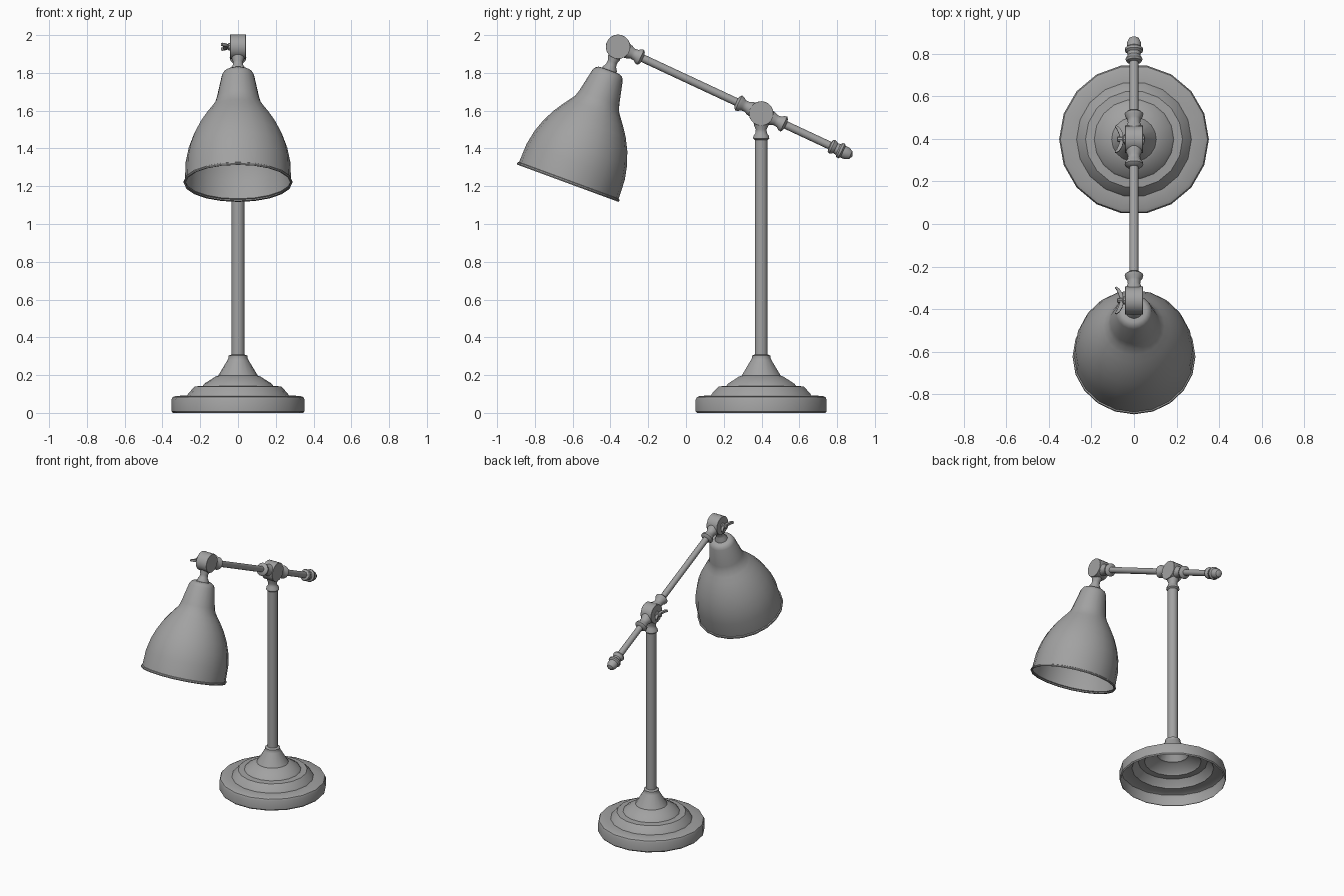
import bpy, bmesh
from math import sin, cos, pi, radians

if "Cube" in bpy.data.objects:
    bpy.data.objects.remove(bpy.data.objects["Cube"])

PIVOT = (0, 0.398, 1.585)          # joint on top of the pole
TILT, REACH = radians(65), 0.836   # arm direction and length to the head
HEAD = (0, PIVOT[1] - REACH * sin(TILT), PIVOT[2] + REACH * cos(TILT))
UP, DOWN, SHADE, BACK = 0, pi, radians(159.8), TILT + pi

metal = bpy.data.materials.new("dark_grey_metal")
metal.diffuse_color = (0.36, 0.36, 0.36, 1)
metal.use_nodes = True
metal.node_tree.nodes["Principled BSDF"].inputs["Base Color"].default_value = metal.diffuse_color


def finish(name, bm, loc, rot, angle=35):
    bmesh.ops.recalc_face_normals(bm, faces=bm.faces)
    me = bpy.data.meshes.new(name)
    bm.to_mesh(me)
    bm.free()
    me.shade_smooth()
    me.set_sharp_from_angle(angle=radians(angle))
    me.materials.append(metal)
    ob = bpy.data.objects.new(name, me)
    bpy.context.collection.objects.link(ob)
    ob.location, ob.rotation_euler = loc, rot
    return ob


def lathe(name, profile, loc, rot, n=18):
    """Turn (distance along axis, radius) points around local z."""
    bm = bmesh.new()
    rings = []
    for d, r in profile:
        if r == 0:
            rings.append([bm.verts.new((0, 0, d))] * n)
        else:
            rings.append([bm.verts.new((r * cos(2 * pi * i / n), r * sin(2 * pi * i / n), d))
                          for i in range(n)])
    for a, b in zip(rings, rings[1:]):
        for i in range(n):
            j = (i + 1) % n
            bm.faces.new(dict.fromkeys((a[i], a[j], b[j], b[i])))
    return finish(name, bm, loc, rot)


# Stepped hollow base and pole
lathe("base", [(0, .345), (.008, .352), (.07, .352), (.083, .346), (.09, .33), (.092, .27),
               (.105, .262), (.14, .228), (.143, .187), (.155, .178), (.193, .118), (.197, .105),
               (.28, .055), (.29, .05), (.303, .05), (.31, .033)], (0, PIVOT[1], 0), (0, 0, 0))
lathe("pole", [(.30, .034), (1.46, .034)], (0, PIVOT[1], 0), (0, 0, 0))

# Arm rod through the pole joint, with an acorn finial at the back
lathe("arm", [(-.41, .021), (REACH - .06, .021)], PIVOT, (TILT, 0, 0), 12)
lathe("finial", [(.40, .02), (.405, .036), (.415, .04), (.425, .036), (.435, .029), (.45, .032),
                 (.458, .042), (.47, .043), (.478, .034), (.50, .034), (.522, .024), (.535, 0)],
      PIVOT, (BACK, 0, 0))

# Flared collars leaving both joints
COLLAR = [(.04, .042), (.065, .038), (.085, .029), (.105, .031), (.118, .041),
          (.132, .044), (.14, .035), (.145, .02)]
for name, loc, a in (("pole_collar", PIVOT, DOWN), ("arm_collar_front", PIVOT, TILT),
                     ("arm_collar_back", PIVOT, BACK), ("head_collar_arm", HEAD, BACK)):
    lathe(name, COLLAR, loc, (a, 0, 0))
lathe("head_collar_shade", [(.04, .034), (.065, .034), (.085, .026), (.105, .028),
                            (.125, .04), (.14, .042)], HEAD, (SHADE, 0, 0))

# Bell shade with a rolled rim
lathe("shade", [(.132, .03), (.134, .06), (.143, .075), (.16, .085), (.285, .112), (.32, .123),
                (.35, .144), (.385, .17), (.435, .203), (.50, .236), (.57, .261), (.65, .277),
                (.754, .281), (.757, .287), (.764, .289), (.77, .286), (.768, .277)],
      HEAD, (SHADE, 0, 0), 20)


def wing_nut(name, loc):
    # Curved wings drawn in the x-y plane, extruded in z
    half = [(-.064, 0), (-.066, .012), (-.073, .03), (-.081, .05), (-.09, .062),
            (-.083, .065), (-.068, .055), (-.056, .036), (-.05, .015)]
    bm = bmesh.new()
    outline = half + [(x, -y) for x, y in reversed(half[1:])]
    f = bm.faces.new([bm.verts.new((x, y, -.008)) for x, y in outline])
    ext = bmesh.ops.extrude_face_region(bm, geom=[f])["geom"]
    bmesh.ops.translate(bm, vec=(0, 0, .016),
                        verts=[v for v in ext if isinstance(v, bmesh.types.BMVert)])
    finish(name, bm, loc, (radians(-12), 0, 0))


# Disc joints with wing nuts on the left
for name, loc in (("pole_joint", PIVOT), ("head_joint", HEAD)):
    lathe(name, [(-.042, 0), (-.042, .064), (-.041, .065), (.041, .065), (.042, .064), (.042, 0)],
          loc, (0, pi / 2, 0), 20)
    lathe(name + "_screw", [(-.04, .02), (-.05, .02), (-.055, .013), (-.078, .013), (-.08, 0)],
          loc, (0, pi / 2, 0), 10)
    wing_nut(name + "_wing_nut", loc)
